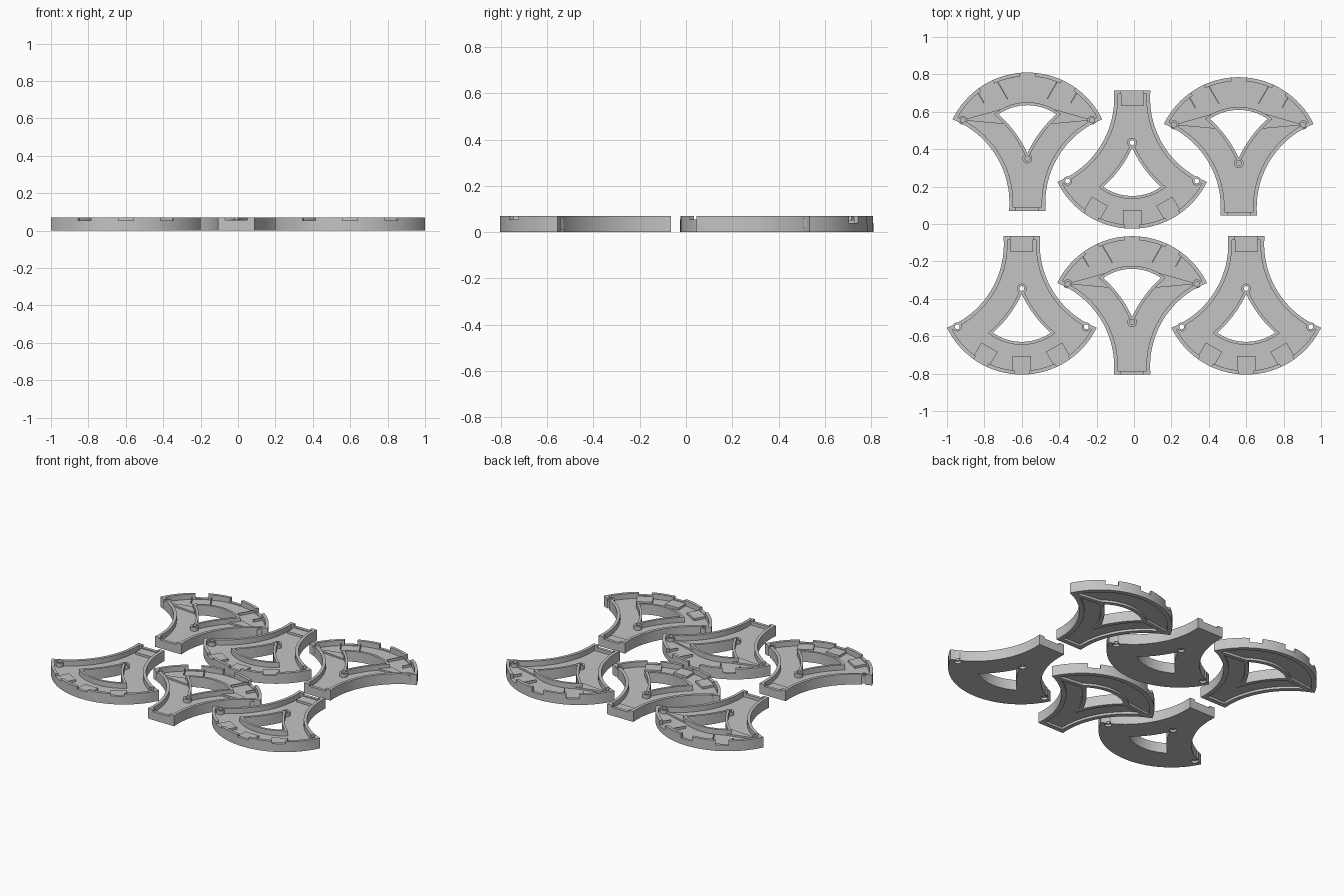
import bpy, bmesh, math
from math import sin, cos, sqrt, atan2, radians

if "Cube" in bpy.data.objects:
    bpy.data.objects.remove(bpy.data.objects["Cube"])

H, FLOOR, WALL = 0.07, 0.035, 0.02
FAN = (0.0, 0.295, 0.445)        # centre and radius of the fan arc
SIDE = (0.576, 0.043, 0.48)      # centre and radius of the concave flank
HOLE_FAN, HOLE_SIDE = 0.27, 0.634

grey = bpy.data.materials.new("plain grey")
grey.diffuse_color = (0.55, 0.55, 0.55, 1)
grey.use_nodes = True
grey.node_tree.nodes["Principled BSDF"].inputs["Base Color"].default_value = grey.diffuse_color


def meet(r1, r2):
    """Upper crossing of a fan circle and a right flank circle."""
    dx, dy = SIDE[0] - FAN[0], SIDE[1] - FAN[1]
    d = sqrt(dx * dx + dy * dy)
    a = (r1 * r1 - r2 * r2 + d * d) / (2 * d)
    h = sqrt(max(r1 * r1 - a * a, 0))
    return (FAN[0] + (a * dx - h * dy) / d, FAN[1] + (a * dy + h * dx) / d)


def arc(c, r, p, q, n):
    """Shorter arc from p to q."""
    a, b = atan2(p[1] - c[1], p[0] - c[0]), atan2(q[1] - c[1], q[0] - c[0])
    turn = (b - a + math.pi) % math.tau - math.pi
    return [(c[0] + r * cos(a + turn * i / n), c[1] + r * sin(a + turn * i / n))
            for i in range(n + 1)]


def closed(start, rf, rs):
    """Mirror a right half made of flank arc and fan arc."""
    tip = meet(rf, rs)
    half = arc(SIDE, rs, start, tip, 20)
    fan = arc(FAN, rf, tip, (0, FAN[1] + rf), 16)[1:]
    right = half + fan
    left = [(-x, y) for x, y in reversed(right[:-1])]
    if abs(start[0]) < 1e-5:
        left.pop()
    return right + left


def outline(d=0.0):
    rs = SIDE[2] + d
    return closed((SIDE[0] - sqrt(rs ** 2 - (d - SIDE[1]) ** 2), d), FAN[2] - d, rs)


def hole(d=0.0):
    rs = HOLE_SIDE - d
    return closed((0.0, SIDE[1] + sqrt(rs ** 2 - SIDE[0] ** 2)), HOLE_FAN + d, rs)


def prism(name, pts, z0, z1):
    bm = bmesh.new()
    low = bm.faces.new([bm.verts.new((x, y, z0)) for x, y in pts])
    ext = bmesh.ops.extrude_face_region(bm, geom=[low])["geom"]
    for v in ext:
        if isinstance(v, bmesh.types.BMVert):
            v.co.z = z1
    bmesh.ops.recalc_face_normals(bm, faces=bm.faces)
    me = bpy.data.meshes.new(name)
    bm.to_mesh(me)
    bm.free()
    me.materials.append(grey)
    ob = bpy.data.objects.new(name, me)
    bpy.context.collection.objects.link(ob)
    return ob


def disc(name, x, y, r, z0, z1):
    return prism(name, [(x + r * cos(i * math.tau / 20), y + r * sin(i * math.tau / 20))
                        for i in range(20)], z0, z1)


def block(name, r0, r1, width, deg, z0, z1, shift=0.0):
    """Rectangle lying along a ray from the fan centre, deg off +y."""
    s, c = sin(radians(deg)), cos(radians(deg))
    pts = [(shift + u, r) for u, r in
           [(-width / 2, r0), (width / 2, r0), (width / 2, r1), (-width / 2, r1)]]
    return prism(name, [(u * c + r * s, FAN[1] - u * s + r * c) for u, r in pts], z0, z1)


def rect(name, x0, x1, y0, y1, z0, z1):
    return prism(name, [(x0, y0), (x1, y0), (x1, y1), (x0, y1)], z0, z1)


def combine(ob, tool, op="DIFFERENCE"):
    m = ob.modifiers.new(op, "BOOLEAN")
    m.operation, m.object, m.solver = op, tool, "EXACT"
    bpy.context.view_layer.objects.active = ob
    bpy.ops.object.modifier_apply(modifier=m.name)
    bpy.data.objects.remove(tool, do_unlink=True)


def add(ob, tool):
    combine(ob, tool, "UNION")


BOSSES = [(-0.345, 0.485, 0.024), (0.345, 0.485, 0.024), (0, 0.28, 0.026)]


def shell(name, notch_floor):
    """Open tray with a rim, a walled fan-shaped hole and rim notches."""
    ob = prism(name, outline(), 0, H)
    pocket = prism("pocket", outline(WALL), FLOOR, 0.1)
    combine(pocket, prism("hole_wall", hole(0.016), 0, 0.2))
    combine(ob, pocket)
    for deg in (-30, 0, 30):
        combine(ob, block("notch", 0.41, 0.5, 0.08, deg, notch_floor, 0.1))
    combine(ob, rect("neck_notch", -0.06, 0.06, -0.05, 0.03, 0.056, 0.1))
    return ob


def base_tray():
    ob = shell("base_tray", 0.055)
    # connector pads and neck pad
    for deg in (-30, 0, 30):
        add(ob, block("pad", 0.345, 0.432, 0.1, deg, 0.02, 0.05))
    add(ob, rect("neck_pad", -0.06, 0.06, 0.012, 0.085, 0.02, 0.05))
    # screw bosses with countersunk through holes
    for x, y, r in BOSSES:
        add(ob, disc("boss", x, y, r, 0.01, 0.062))
    combine(ob, prism("opening", hole(), -0.1, 0.2))
    for x, y, r in BOSSES:
        combine(ob, disc("screw_hole", x, y, 0.013, -0.1, 0.2))
        combine(ob, disc("countersink", x, y, 0.022, -0.1, 0.015))
    return ob


def cover_tray():
    ob = shell("cover_tray", 0.04)
    # thin radial ribs beside each side notch
    for side in (-1, 1):
        add(ob, block("rib", 0.315, 0.432, 0.006, 30 * side, 0.02, 0.052, -0.06 * side))
        add(ob, block("rib", 0.36, 0.432, 0.006, 30 * side, 0.02, 0.052, 0.06 * side))
        # wedge gusset from the hole corner to the tip
        add(ob, prism("gusset", [(side * 0.35, 0.485), (side * 0.13, 0.547),
                                 (side * 0.13, 0.465)], 0.02, 0.046))
    for x, y, r in BOSSES:
        add(ob, disc("boss", x, y, r, 0.02, 0.06))
    combine(ob, prism("opening", hole(), -0.1, 0.2))
    for x, y, r in BOSSES:
        combine(ob, disc("pilot_hole", x, y, 0.013, 0.03, 0.2))
    # recessed panels on the underside, split by ridges towards the tips
    panel = prism("panel", outline(0.03), -0.05, 0.015)
    combine(panel, prism("hole_border", hole(0.025), -0.1, 0.1))
    for s in (-1, 1):
        combine(panel, prism("ridge", [(s * 0.14, 0.503), (s * 0.42, 0.472),
                                       (s * 0.42, 0.497), (s * 0.14, 0.533)], -0.1, 0.1))
    combine(ob, panel)
    return ob


def place(ob, spots, turned):
    for i, (x, y) in enumerate(spots):
        o = ob if i == 0 else ob.copy()
        if i:
            bpy.context.collection.objects.link(o)
        o.location = (x, y, 0)
        o.rotation_euler.z = math.pi if turned else 0


def smooth(ob):
    bpy.ops.object.select_all(action="DESELECT")
    ob.select_set(True)
    bpy.context.view_layer.objects.active = ob
    bpy.ops.object.shade_smooth_by_angle(angle=radians(25))


base, cover = base_tray(), cover_tray()
smooth(base)
smooth(cover)
# three covers fan backwards, three bases fan forwards
place(cover, [(-0.57, 0.07), (0.56, 0.045), (-0.01, -0.805)], False)
place(base, [(-0.6, -0.065), (0.6, -0.065), (-0.01, 0.715)], True)
